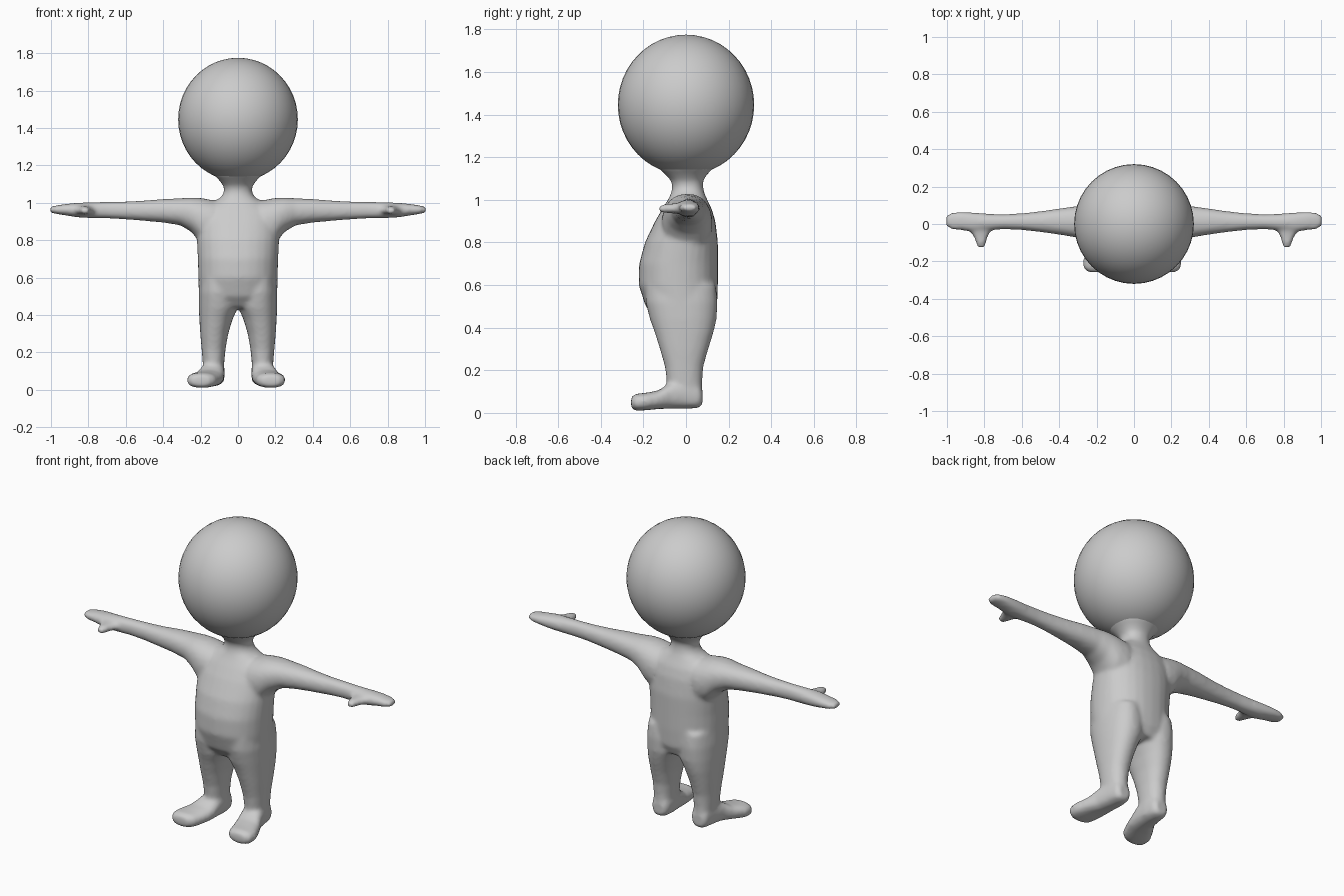
import bpy, bmesh, math

skin = bpy.data.materials.new("light_grey")
skin.diffuse_color = (0.6, 0.6, 0.6, 1)


def loft(bm, axis, rings, side=1, n=28, power=0.9):
    """Closed rounded tube; each ring is (position, u0, u1, v0, v1) across the axis."""
    loops = []
    for t, u0, u1, v0, v1 in rings:
        loop = []
        for i in range(n):
            a = 2 * math.pi * i / n
            c, s = math.cos(a), math.sin(a)
            u = (u0 + u1) / 2 + (u1 - u0) / 2 * math.copysign(abs(c) ** power, c)
            v = (v0 + v1) / 2 + (v1 - v0) / 2 * math.copysign(abs(s) ** power, s)
            x, y, z = {"x": (t, u, v), "y": (u, t, v), "z": (u, v, t)}[axis]
            loop.append(bm.verts.new((side * x, y, z)))
        loops.append(loop)
    faces = [bm.faces.new((a[i], a[(i + 1) % n], b[(i + 1) % n], b[i]))
             for a, b in zip(loops, loops[1:]) for i in range(n)]
    faces += [bm.faces.new(loops[0]), bm.faces.new(loops[-1])]
    bmesh.ops.recalc_face_normals(bm, faces=faces)


bm = bmesh.new()

# torso and neck, rings from hips to the underside of the head
loft(bm, "z", [
    (0.44, -.17, .17, -.14, .12), (0.50, -.21, .21, -.19, .146),
    (0.60, -.212, .212, -.222, .15), (0.70, -.215, .215, -.22, .15),
    (0.80, -.22, .22, -.193, .15), (0.90, -.22, .22, -.145, .138),
    (0.96, -.20, .20, -.11, .12), (1.00, -.14, .14, -.085, .10),
    (1.03, -.09, .09, -.07, .087), (1.06, -.074, .074, -.064, .08),
    (1.09, -.078, .078, -.07, .08), (1.12, -.10, .10, -.098, .10),
    (1.155, -.135, .135, -.135, .135)])

for side in (-1, 1):
    out = 0.02 if side < 0 else 0.0
    # leg
    loft(bm, "z", [
        (0.04, .075, .185, -.07, .075), (0.10, .076, .185, -.085, .077),
        (0.16, .072, .19, -.092, .077), (0.22, .066, .195, -.10, .082),
        (0.30, .052, .202, -.123, .105), (0.38, .028, .207, -.148, .13),
        (0.44, .0, .21, -.17, .144), (0.52, .0, .21, -.19, .148),
        (0.60, .02, .20, -.19, .14)], side)
    # foot, turned slightly outwards
    loft(bm, "y", [
        (0.077, .095, .165, .035, .11), (0.06, .078, .18, .022, .14),
        (0.0, .07, .19, .02, .16), (-0.07, .072, .205, .02, .145),
        (-0.13, .078, .232 + out / 2, .018, .105),
        (-0.19, .09 + out / 2, .254 + out, .012, .094),
        (-0.235, .10 + out, .252 + out, .010, .09),
        (-0.258, .13 + out, .225 + out, .022, .075)], side, power=0.8)
    # arm and hand
    loft(bm, "x", [
        (0.06, -.09, .11, .80, 1.005), (0.14, -.115, .125, .76, 1.015),
        (0.20, -.11, .12, .785, 1.026), (0.25, -.095, .108, .845, 1.028),
        (0.31, -.072, .095, .88, 1.024), (0.40, -.057, .083, .894, 1.02),
        (0.50, -.043, .068, .903, 1.012), (0.60, -.032, .057, .911, 1.007),
        (0.70, -.028, .052, .916, 1.005), (0.78, -.035, .055, .917, 1.003),
        (0.86, -.042, .062, .922, 1.0), (0.92, -.034, .066, .932, .994),
        (0.97, -.032, .064, .940, .986), (1.005, -.012, .046, .947, .978)], side)
    # thumb
    loft(bm, "y", [
        (0.0, .74, .89, .935, .99), (-0.04, .765, .878, .935, .985),
        (-0.07, .782, .856, .936, .982), (-0.10, .79, .846, .938, .98),
        (-0.128, .798, .836, .942, .972)], side)

mesh = bpy.data.meshes.new("body")
bm.to_mesh(mesh)
bm.free()
body = bpy.data.objects.new("body", mesh)
bpy.context.collection.objects.link(body)
body.data.materials.append(skin)

# fuse the limbs into one soft skin
fuse = body.modifiers.new("fuse", "REMESH")
fuse.mode = "VOXEL"
fuse.voxel_size = 0.011
fuse.use_smooth_shade = True
soften = body.modifiers.new("soften", "SMOOTH")
soften.factor = 0.5
soften.iterations = 9

# head
bpy.ops.mesh.primitive_uv_sphere_add(segments=40, ring_count=24, radius=1, location=(0, 0, 1.446))
head = bpy.context.object
head.name = "head"
head.scale = (0.32, 0.32, 0.329)
head.data.materials.append(skin)
bpy.ops.object.shade_smooth()
